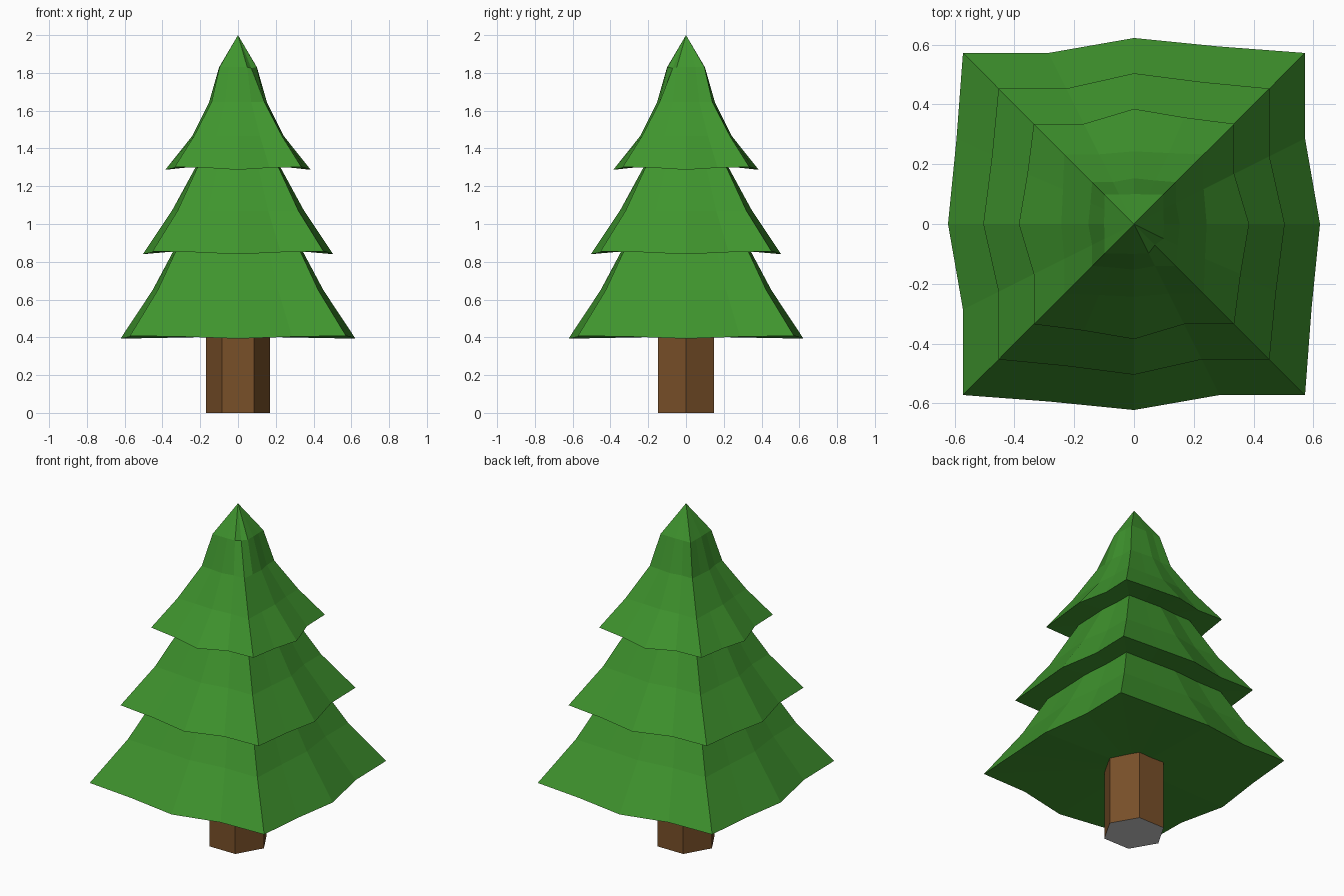
import bpy, bmesh, math
from mathutils import Vector

if "Cube" in bpy.data.objects:
    bpy.data.objects.remove(bpy.data.objects["Cube"])


def material(name, color):
    m = bpy.data.materials.new(name)
    m.diffuse_color = color
    m.use_nodes = True
    m.node_tree.nodes["Principled BSDF"].inputs["Base Color"].default_value = m.diffuse_color
    return m


def finish(bm, name):
    bmesh.ops.recalc_face_normals(bm, faces=bm.faces)
    mesh = bpy.data.meshes.new(name)
    bm.to_mesh(mesh)
    bm.free()
    obj = bpy.data.objects.new(name, mesh)
    bpy.context.collection.objects.link(obj)
    return obj


def square_ring(bm, z, corner, mid, lift):
    """Wavy square loop: 4 points per side, counter-clockwise from front right."""
    b = mid - corner
    side = [(corner, -1, 1.0), (corner + 0.43 * b, -0.5, 0.7),
            (mid, 0, 0.0), (corner, 0.5, 0.7)]
    verts = []
    for k in range(4):
        c, s = [(1, 0), (0, 1), (-1, 0), (0, -1)][k]
        for d, t, up in side:
            e = t * corner
            verts.append(bm.verts.new((c * d - s * e, s * d + c * e, z + lift * up)))
    return verts


# Foliage: one loft through three skirts, bottom to top (z, corner, mid, lift)
rings = [
    (0.393, 0.572, 0.622, 0.015), (0.65, 0.425, 0.452, 0.0), (0.855, 0.33, 0.343, 0.0),
    (0.840, 0.453, 0.504, 0.015), (1.07, 0.32, 0.35, 0.0), (1.305, 0.212, 0.222, 0.0),
    (1.287, 0.335, 0.385, 0.015), (1.465, 0.233, 0.243, 0.0), (1.645, 0.14, 0.153, 0.0),
    (1.83, 0.098, 0.100, 0.0),
]
bm = bmesh.new()
loops = [square_ring(bm, *r) for r in rings]
apex = bm.verts.new((0, 0, 2.0))
loops[-1][0].co = Vector((0.07, -0.07, 1.825))  # straight crease at front right
n = 16
for a, b in zip(loops, loops[1:]):
    for j in range(n):
        i = (j + 1) % n
        bm.faces.new((a[j], a[i], b[i], b[j]))
for j in range(n):
    bm.faces.new((loops[-1][j], loops[-1][(j + 1) % n], apex))
# Closed underside
base = bm.verts.new((0, 0, 0.405))
for j in range(n):
    bm.faces.new((loops[0][(j + 1) % n], loops[0][j], base))
foliage = finish(bm, "foliage")
foliage.data.materials.append(material("leaf_green", (0.05, 0.30, 0.027, 1)))

# Trunk: hexagonal prism with brown sides and plain grey ends
bm = bmesh.new()
bmesh.ops.create_cone(bm, cap_ends=True, segments=6, radius1=0.17, radius2=0.17, depth=0.42)
bmesh.ops.translate(bm, verts=bm.verts, vec=(0, 0, 0.21))
bm.normal_update()
xs = max(v.co.x for v in bm.verts)
if xs < 0.16:  # corners point along x
    for v in bm.verts:
        v.co.x, v.co.y = -v.co.y, v.co.x
for f in bm.faces:
    f.material_index = 1 if len(f.verts) == 6 else 0
trunk = finish(bm, "trunk")
trunk.data.materials.append(material("bark_brown", (0.19, 0.08, 0.022, 1)))
trunk.data.materials.append(None)
